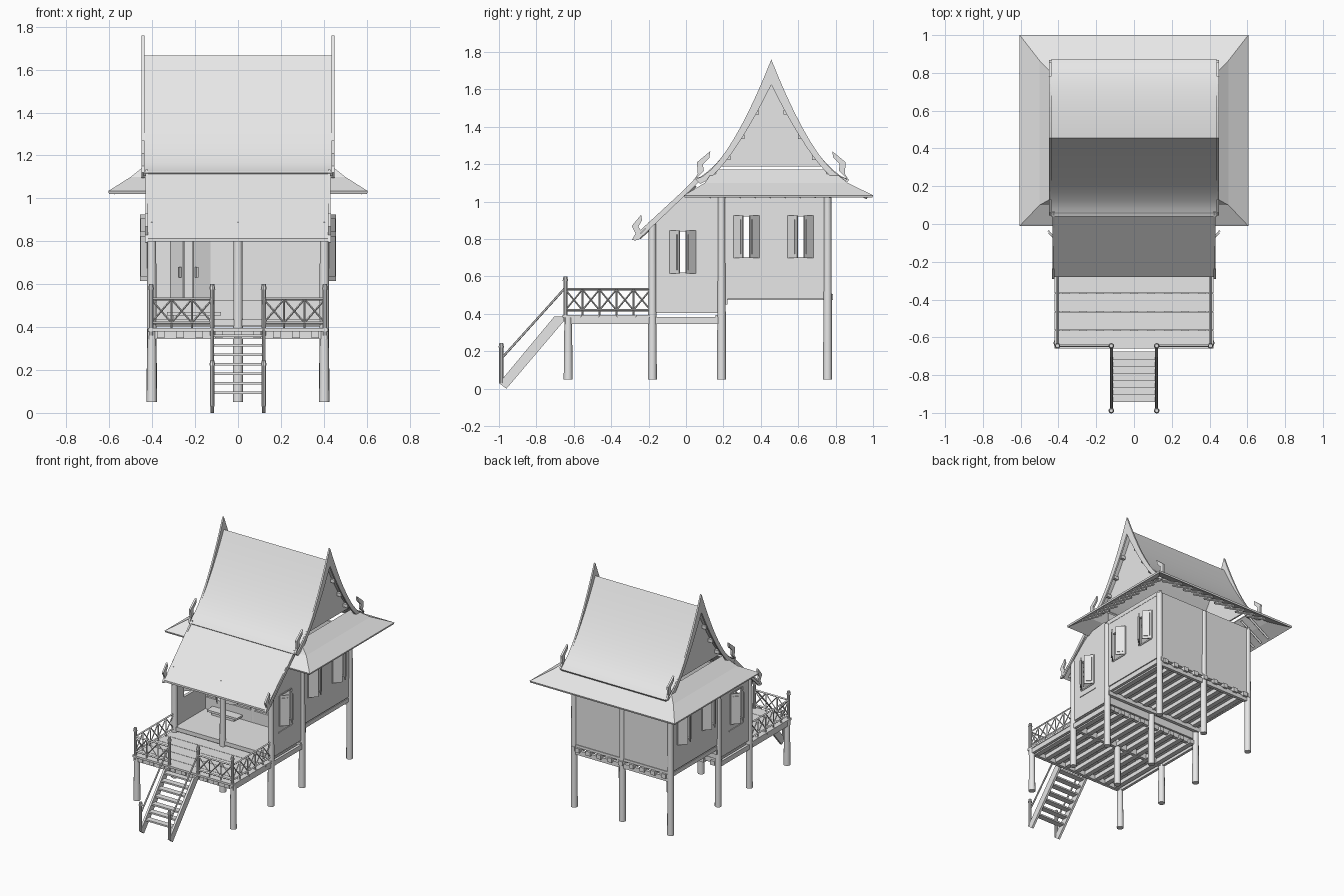
import bpy, bmesh, math
from mathutils import Vector, Matrix

cube = bpy.data.objects.get("Cube")
if cube:
    bpy.data.objects.remove(cube, do_unlink=True)

grey = bpy.data.materials.new("plain_grey")
grey.use_nodes = True
grey.diffuse_color = (0.8, 0.8, 0.8, 1)
grey.node_tree.nodes["Principled BSDF"].inputs["Base Color"].default_value = (0.8, 0.8, 0.8, 1)

RIDGE_Y = 0.456
SIDES = (-1, 1)
POST_X = 0.402


class Part:
    """Collects simple solids into one named object."""
    def __init__(self, name):
        self.name, self.bm = name, bmesh.new()

    def box(self, x0, x1, y0, y1, z0, z1, turn=None):
        m = Matrix.Translation(((x0 + x1) / 2, (y0 + y1) / 2, (z0 + z1) / 2))
        m = m @ Matrix.Diagonal((abs(x1 - x0), abs(y1 - y0), abs(z1 - z0), 1))
        bmesh.ops.create_cube(self.bm, size=1, matrix=turn @ m if turn else m)

    def prism(self, yz, x0, x1):
        a, b = ([self.bm.verts.new((x, y, z)) for y, z in yz] for x in (x0, x1))
        self.bm.faces.new(a)
        self.bm.faces.new(b[::-1])
        for i in range(len(yz)):
            j = (i + 1) % len(yz)
            self.bm.faces.new((a[j], a[i], b[i], b[j]))

    def rod(self, a, b, r, sides=6, r2=None):
        a, b = Vector(a), Vector(b)
        m = Matrix.Translation((a + b) / 2) @ (b - a).to_track_quat('Z', 'Y').to_matrix().to_4x4()
        bmesh.ops.create_cone(self.bm, cap_ends=True, segments=sides, radius1=r,
                              radius2=r2 or r, depth=(b - a).length, matrix=m)

    def done(self, smooth=False):
        bmesh.ops.recalc_face_normals(self.bm, faces=self.bm.faces)
        mesh = bpy.data.meshes.new(self.name)
        self.bm.to_mesh(mesh)
        self.bm.free()
        mesh.materials.append(grey)
        ob = bpy.data.objects.new(self.name, mesh)
        bpy.context.collection.objects.link(ob)
        if smooth:
            bpy.ops.object.select_all(action='DESELECT')
            ob.select_set(True)
            bpy.context.view_layer.objects.active = ob
            bpy.ops.object.shade_smooth_by_angle(angle=math.radians(35))
        return ob


# Round stilts, each row reaching its own height
p = Part("stilt_posts")
for y, top, xs in ((-0.63, 0.39, SIDES), (-0.18, 0.89, (-1, 0, 1)),
                   (0.19, 1.03, (-1, 0, 1)), (0.757, 1.03, (-1, 0, 1))):
    for s in xs:
        p.rod((s * POST_X, y, 0.05), (s * POST_X, y, top), 0.024, 12, 0.02)
p.done(True)

# Floors with planks, joists and cross beams
p = Part("deck_planks")
for i in range(5):
    y = -0.66 + i * 0.098
    p.box(-0.42, 0.42, y, y + 0.095, 0.38, 0.395)
p.done()
p = Part("room_floors")
p.box(-0.4, 0.4, -0.19, 0.19, 0.405, 0.435)
p.box(-0.4, 0.4, 0.19, 0.77, 0.505, 0.525)
p.box(-0.4, 0.4, 0.17, 0.19, 0.4, 0.525)
p.done()
p = Part("floor_joists")
for i in range(9):
    x = -0.36 + i * 0.09
    p.box(x - 0.018, x + 0.018, -0.65, 0.2, 0.35, 0.382)
    p.box(x - 0.018, x + 0.018, 0.17, 0.785, 0.475, 0.507)
for y, z in ((-0.63, 0.345), (-0.18, 0.345), (0.17, 0.36), (0.21, 0.45), (0.757, 0.45)):
    p.box(-0.41, 0.41, y - 0.012, y + 0.012, z, z + 0.035)
for s in SIDES:
    p.box(s * 0.395, s * 0.415, -0.65, 0.19, 0.345, 0.382)
    p.box(s * 0.385, s * 0.405, 0.19, 0.78, 0.48, 0.51)
p.done()

# Side walls built around the window openings
WINDOWS = ((-0.0175, 0.615, 0.845), (0.3225, 0.7, 0.925), (0.6125, 0.7, 0.925))
HALF = 0.067
p = Part("walls")
for s in SIDES:
    x0, x1 = s * 0.392, s * 0.408
    for y0, y1, z0, z1, wins in ((-0.18, 0.17, 0.41, 0.9, WINDOWS[:1]),
                                 (0.2, 0.757, 0.52, 1.04, WINDOWS[1:])):
        edge = y0
        for c, w0, w1 in wins:
            p.box(x0, x1, edge, c - HALF, z0, z1)
            p.box(x0, x1, c - HALF, c + HALF, z0, w0)
            p.box(x0, x1, c - HALF, c + HALF, w1, z1)
            edge = c + HALF
        p.box(x0, x1, edge, y1, z0, z1)
    p.prism([(-0.18, 0.9), (0.17, 0.9), (0.17, 1.06), (0, 1.04)], x0, x1)
p.box(-0.4, 0.4, 0.75, 0.765, 0.52, 1.04)
for x0, x1, z0 in ((-0.4, -0.31, 0.52), (-0.31, -0.13, 0.86), (-0.13, 0.4, 0.52)):
    p.box(x0, x1, 0.185, 0.2, z0, 1.12)
p.done()

# Pairs of shutters standing ajar, with frames and sills
p = Part("window_shutters")
f = Part("window_frames")
for s in SIDES:
    for c, z0, z1 in WINDOWS:
        for d in SIDES:
            turn = Matrix.Translation((s * 0.41, c + d * HALF, 0)) @ Matrix.Rotation(s * d * math.radians(42), 4, 'Z')
            p.box(-0.004, 0.004, 0, -d * HALF, z0, z1, turn)
            p.box(s * 0.004, s * 0.009, -d * 0.012, -d * 0.055, z0 + 0.02, z1 - 0.02, turn)
            f.box(s * 0.39, s * 0.412, c + d * HALF, c + d * (HALF + 0.008), z0, z1)
        for z in (z0, z1):
            f.box(s * 0.39, s * 0.412, c - HALF, c + HALF, z - 0.005, z + 0.005)
    f.box(s * 0.4, s * 0.413, -0.1, 0.07, 0.566, 0.573)
p.done()
f.done()

# Double door, handles and the step before it
p = Part("double_door")
for x, d, angle in ((-0.31, 1, -50), (-0.13, -1, 25)):
    turn = Matrix.Translation((x, 0.183, 0)) @ Matrix.Rotation(math.radians(angle), 4, 'Z')
    p.box(0, d * 0.088, -0.005, 0.005, 0.53, 0.86, turn)
    p.box(d * 0.07, d * 0.08, -0.02, -0.005, 0.63, 0.68, turn)
p.done()
p = Part("door_step")
p.box(-0.33, -0.08, 0.1, 0.17, 0.455, 0.47)
p.box(-0.3, -0.11, 0.11, 0.17, 0.43, 0.457)
p.done()


def sweep(edge_y, low, high, power, n=10):
    """Concave roof line from ridge to eave."""
    return [(RIDGE_Y + (edge_y - RIDGE_Y) * i / n, low + (high - low) * (1 - i / n) ** power)
            for i in range(n + 1)]


def flip(pts):
    return [(2 * RIDGE_Y - y, z) for y, z in pts]


# Steep curved main roof
top, under = sweep(0.04, 1.118, 1.665, 1.5), sweep(0.05, 1.104, 1.645, 1.5)
p = Part("main_roof")
p.prism(flip(top)[::-1] + top[1:] + under[::-1] + flip(under)[1:], -0.44, 0.44)
p.done(True)

# Gable infills, bargeboards and upswept finials
g = Part("gable_walls")
b = Part("bargeboards")
fin = Part("roof_finials")
outer, inner = sweep(0.05, 1.12, 1.76, 1.6), sweep(0.075, 1.095, 1.625, 1.45)
hook = [(0.045, 1.12), (0.06, 1.13), (0.095, 1.165), (0.09, 1.2), (0.125, 1.235),
        (0.13, 1.27), (0.058, 1.21), (0.063, 1.15)]
porch_hook = [(-0.29, 0.795), (-0.27, 0.795), (-0.235, 0.84), (-0.255, 0.865),
              (-0.235, 0.9), (-0.24, 0.93), (-0.29, 0.87), (-0.27, 0.83)]
gable = [q for q in sweep(0.05, 1.1, 1.64, 1.5) if q[1] > 1.15]
for s in SIDES:
    g.prism(flip(gable)[::-1] + gable[1:], s * 0.395, s * 0.405)
    for fn in (list, flip):
        b.prism(fn(outer + inner[::-1]), s * 0.437, s * 0.449)
        fin.prism(fn(hook), s * 0.436, s * 0.45)
        for y, z in inner[2:-1:2]:
            b.box(s * 0.4, s * 0.44, fn([(y, z)])[0][0] - 0.01, fn([(y, z)])[0][0] + 0.01, z - 0.012, z + 0.012)
    b.prism([(-0.28, 0.792), (-0.255, 0.795), (0.08, 1.115), (0.06, 1.135)], s * 0.42, s * 0.432)
    fin.prism(porch_hook, s * 0.42, s * 0.433)
for part in (g, b, fin):
    part.done()

# Hipped skirt roof, gently flared at its middle
RINGS = ((0.605, -0.01, 1.0, 1.034), (0.5, 0.1, 0.865, 1.1), (0.41, 0.15, 0.775, 1.172))
p = Part("skirt_roof")
loops = [[p.bm.verts.new(v) for v in ((-x, y0, z), (x, y0, z), (x, y1, z), (-x, y1, z))]
         for x, y0, y1, z in RINGS]
for lo, hi in zip(loops, loops[1:]):
    for i in range(4):
        j = (i + 1) % 4
        p.bm.faces.new((lo[i], lo[j], hi[j], hi[i]))
skirt = p.done()
solid = skirt.modifiers.new("thickness", 'SOLIDIFY')
solid.thickness, solid.offset = 0.014, -1

# Lean-to roof over the porch
p = Part("porch_roof")
p.prism([(-0.28, 0.8), (-0.28, 0.814), (0.06, 1.128), (0.075, 1.115)], -0.425, 0.425)
p.done()

# Rafters and wall plates beneath the eaves
p = Part("rafters")
for i in range(9):
    x = -0.38 + i * 0.095
    p.rod((x, 0.765, 1.135), (x, 0.97, 1.02), 0.009, 4)
    p.rod((x, -0.25, 0.805), (x, 0.05, 1.085), 0.009, 4)
    y = 0.13 + i * 0.08
    for s in SIDES:
        p.rod((s * 0.4, y, 1.135), (s * 0.58, y, 1.025), 0.009, 4)
p.box(-0.41, 0.41, -0.192, -0.168, 0.845, 0.875)
for s in SIDES:
    p.box(s * 0.39, s * 0.41, 0.19, 0.77, 1.02, 1.05)
p.done()

# Railing with crossed lattice
p = Part("deck_railing")


def rail(a, b, cells):
    a, b = Vector(a), Vector(b)
    up = Vector((0, 0, 1))
    for z in (0.42, 0.532):
        p.rod(a + up * z, b + up * z, 0.007, 4)
    for i in range(cells):
        u, v = a.lerp(b, i / cells), a.lerp(b, (i + 1) / cells)
        p.rod(u + up * 0.42, v + up * 0.53, 0.0045, 4)
        p.rod(u + up * 0.53, v + up * 0.42, 0.0045, 4)
        p.rod(u + up * 0.395, u + up * 0.53, 0.005, 4)


for s in SIDES:
    rail((s * 0.405, -0.645, 0), (s * 0.405, -0.19, 0), 5)
    rail((s * 0.12, -0.645, 0), (s * 0.405, -0.645, 0), 3)
p.done()
p = Part("railing_posts")
for s in SIDES:
    for x, y, z0, z1 in ((0.405, -0.645, 0.36, 0.575), (0.12, -0.645, 0.36, 0.575), (0.12, -0.988, 0.03, 0.22)):
        p.rod((s * x, y, z0), (s * x, y, z1), 0.011, 10)
        p.rod((s * x, y, z1), (s * x, y, z1 + 0.025), 0.015, 10, 0.01)
p.done(True)

# Stairs with stringers, treads and handrails
p = Part("stairs")
for s in SIDES:
    p.prism([(-0.705, 0.385), (-0.65, 0.385), (-0.65, 0.365), (-0.96, 0), (-1, 0.03)], s * 0.112, s * 0.128)
    p.rod((s * 0.12, -0.988, 0.16), (s * 0.12, -0.65, 0.535), 0.006, 6)
for i in range(7):
    y, z = -0.92 + i * 0.037, 0.093 + i * 0.0445
    p.box(-0.115, 0.115, y - 0.022, y + 0.022, z - 0.006, z + 0.006)
p.done()
